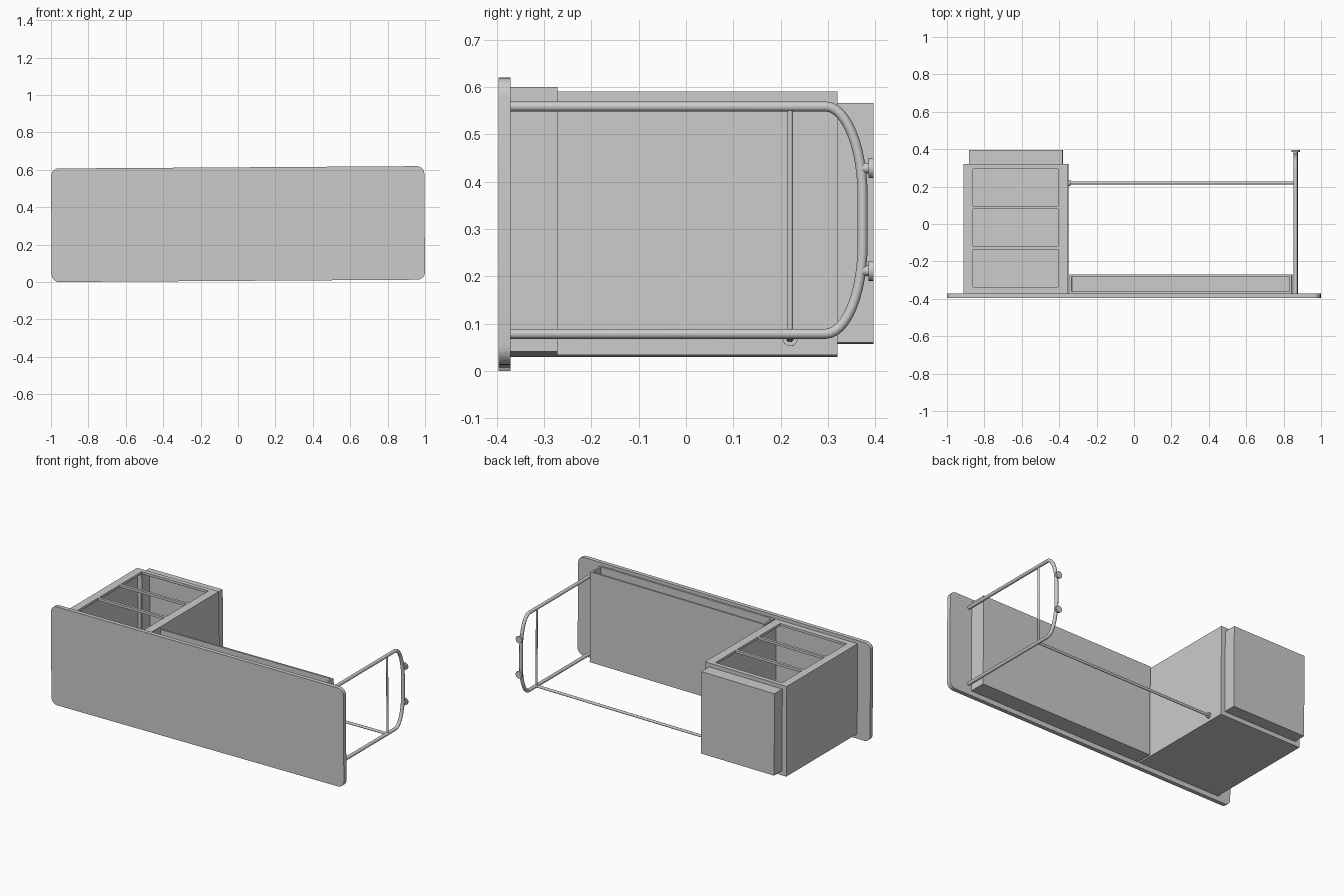
import bpy, bmesh, math
from mathutils import Matrix, Vector

if "Cube" in bpy.data.objects:
    bpy.data.objects.remove(bpy.data.objects["Cube"])

# The desk lies on its top edge with a very slight lean about y
TILT = Matrix.Translation((0.002, 0, 0)) @ Matrix.Rotation(-0.0065, 4, 'Y')


def finish(name, bm, smooth=False):
    bmesh.ops.recalc_face_normals(bm, faces=bm.faces)
    me = bpy.data.meshes.new(name)
    bm.to_mesh(me)
    bm.free()
    ob = bpy.data.objects.new(name, me)
    ob.matrix_world = TILT
    bpy.context.collection.objects.link(ob)
    if smooth:
        bpy.context.view_layer.objects.active = ob
        ob.select_set(True)
        bpy.ops.object.shade_smooth_by_angle(angle=math.radians(40))
        ob.select_set(False)
    return ob


def add_box(bm, x, y, z):
    m = Matrix.Translation([(a + b) / 2 for a, b in (x, y, z)]) \
        @ Matrix.Diagonal((x[1] - x[0], y[1] - y[0], z[1] - z[0], 1))
    bmesh.ops.create_cube(bm, size=1, matrix=m)


def boxes(name, items):
    bm = bmesh.new()
    for it in items:
        add_box(bm, *it)
    return finish(name, bm)


def rod(name, a, b, r, segs=16):
    a, b = Vector(a), Vector(b)
    d = b - a
    bm = bmesh.new()
    m = Matrix.Translation((a + b) / 2) @ d.to_track_quat('Z', 'Y').to_matrix().to_4x4()
    bmesh.ops.create_cone(bm, cap_ends=True, segments=segs, radius1=r, radius2=r,
                          depth=d.length, matrix=m)
    return finish(name, bm, True)


# Desk top: rounded rectangle slab
bm = bmesh.new()
hw, z0, z1, R = 0.998, 0.0065, 0.6135, 0.04
ring = []
for cx, cz, a0 in ((hw - R, z1 - R, 0), (R - hw, z1 - R, 90), (R - hw, z0 + R, 180), (hw - R, z0 + R, 270)):
    for i in range(7):
        a = math.radians(a0 + 15 * i)
        ring.append(bm.verts.new((cx + R * math.cos(a), -0.396, cz + R * math.sin(a))))
face = bm.faces.new(ring)
ext = bmesh.ops.extrude_face_region(bm, geom=[face])
bmesh.ops.translate(bm, vec=(0, 0.025, 0), verts=[v for v in ext['geom'] if isinstance(v, bmesh.types.BMVert)])
finish("desk_top", bm, True)

# Drawer cabinet: thin shell, open towards the base block
X, Y, Z, t = (-0.91, -0.352), (-0.371, 0.32), (0.036, 0.593), 0.008
bx, bz = (-0.88, -0.38), (0.063, 0.569)
boxes("cabinet_shell", [
    ((X[0], X[0] + t), Y, Z),
    ((X[1] - t, X[1]), Y, Z),
    (X, (Y[0], Y[0] + t), Z),
    (X, Y, (Z[0], Z[0] + t)),
    ((X[0], bx[0]), (Y[1] - t, Y[1]), Z),
    ((bx[1], X[1]), (Y[1] - t, Y[1]), Z),
    (bx, (Y[1] - t, Y[1]), (Z[0], bz[0])),
    (bx, (Y[1] - t, Y[1]), (bz[1], Z[1])),
])

# Face frame with three drawer openings
fz = (Z[1] - 0.015, Z[1])
frame = [((X[0], -0.86), Y, fz), ((-0.405, X[1]), Y, fz)]
for y in ((Y[0], -0.337), (-0.135, -0.118), (0.08, 0.097), (0.293, Y[1])):
    frame.append(((-0.86, -0.405), y, fz))
boxes("cabinet_face_frame", frame)

# Base block, hollow towards the cabinet
by = (0.315, 0.396)
boxes("cabinet_base", [
    ((bx[0], bx[0] + 0.004), by, bz),
    ((bx[1] - 0.004, bx[1]), by, bz),
    (bx, by, (bz[0], bz[0] + 0.004)),
    (bx, by, (bz[1] - 0.004, bz[1])),
    (bx, (0.392, 0.396), bz),
])

# Wide shallow drawer case under the desk top, open at its face
X, Y, Z, t = (-0.342, 0.845), (-0.371, -0.271), (0.036, 0.594), 0.011
boxes("wide_drawer_case", [
    ((X[0], X[0] + t), Y, Z),
    ((X[1] - t, X[1]), Y, Z),
    (X, (Y[0], Y[0] + t), Z),
    (X, (Y[1] - t, Y[1]), Z),
    (X, Y, (Z[0], Z[0] + t)),
])

# Tubular leg frame swept along a U path
LX, ztop, zbot = 0.865, 0.553, 0.073
path = [(-0.372, ztop)]
for i in range(13):
    a = math.radians(90 - 7.5 * i)
    path.append((0.295 + 0.078 * math.cos(a), 0.363 + (ztop - 0.363) * math.sin(a)))
path += [(y, ztop + zbot - z) for y, z in reversed(path)]
bm = bmesh.new()
rings = []
for i, (y, z) in enumerate(path):
    p, q = path[max(i - 1, 0)], path[min(i + 1, len(path) - 1)]
    n = Vector((0, -(q[1] - p[1]), q[0] - p[0])).normalized()
    c = Vector((LX, y, z))
    rings.append([bm.verts.new(c + 0.0105 * (math.cos(k * math.pi / 6) * n
                                             + math.sin(k * math.pi / 6) * Vector((1, 0, 0))))
                  for k in range(12)])
for r0, r1 in zip(rings, rings[1:]):
    for k in range(12):
        bm.faces.new((r0[k], r0[k - 1], r1[k - 1], r1[k]))
bm.faces.new(rings[0])
bm.faces.new(rings[-1])
finish("leg_frame", bm, True)

# Brace bars
rod("leg_brace", (LX, 0.22, zbot), (LX, 0.22, ztop), 0.006)
rod("long_stretcher", (-0.352, 0.22, 0.071), (LX, 0.22, 0.071), 0.008)
rod("stretcher_flange", (-0.353, 0.22, 0.071), (-0.34, 0.22, 0.071), 0.016, 24)

# Feet on the leg frame
for i, z in enumerate((0.206, 0.423)):
    rod(f"foot_stem_{i}", (LX, 0.373, z), (LX, 0.388, z), 0.011)
    rod(f"foot_pad_{i}", (LX, 0.385, z), (LX, 0.396, z), 0.021, 24)
